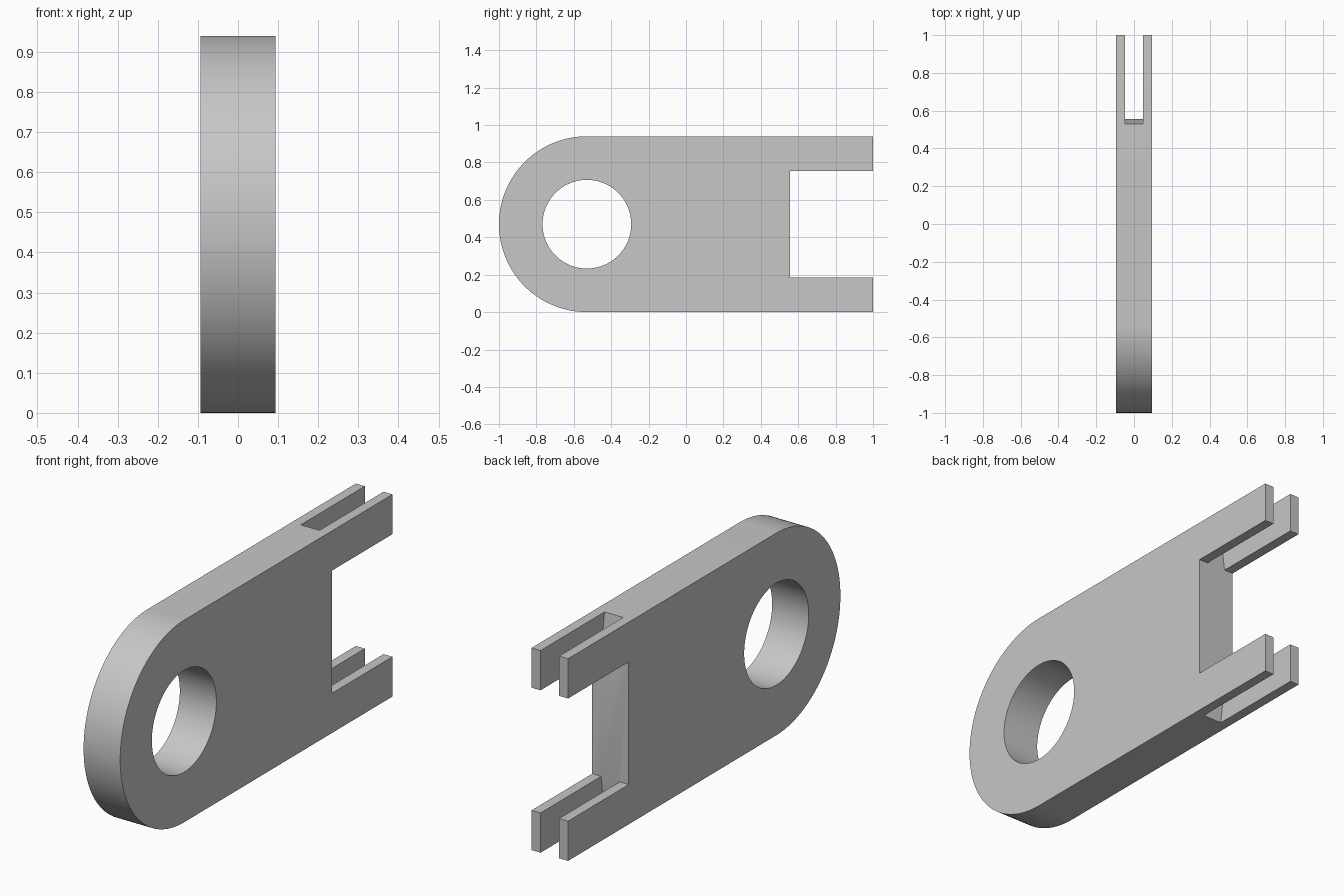
import bpy, bmesh, math

cube = bpy.data.objects.get("Cube")
if cube:
    bpy.data.objects.remove(cube, do_unlink=True)

HALF = 0.094                 # half thickness
R = 0.47                     # rounded end radius, half height
PIVOT = R - 1.0              # y of the round end and the hole
HOLE = 0.237
NOTCH_Y, NOTCH_H = 0.555, 0.285
SLOT_Y, SLOT_X = 0.53, 0.048

gray = bpy.data.materials.new("light_gray")
gray.use_nodes = True
color = (0.57, 0.57, 0.57, 1)
gray.diffuse_color = color
gray.node_tree.nodes["Principled BSDF"].inputs["Base Color"].default_value = color


def arc(radius, start, end, steps):
    """Points of an arc around the pivot in the y-z plane."""
    angles = [start + (end - start) * i / steps for i in range(steps + 1)]
    return [(PIVOT + radius * math.cos(a), R + radius * math.sin(a)) for a in angles]


def prism(name, profile, half):
    """Extrude a y-z profile symmetrically along x."""
    bm = bmesh.new()
    face = bm.faces.new([bm.verts.new((-half, y, z)) for y, z in profile])
    new = bmesh.ops.extrude_face_region(bm, geom=[face])["geom"]
    verts = [v for v in new if isinstance(v, bmesh.types.BMVert)]
    bmesh.ops.translate(bm, verts=verts, vec=(2 * half, 0, 0))
    bmesh.ops.recalc_face_normals(bm, faces=bm.faces)
    mesh = bpy.data.meshes.new(name)
    bm.to_mesh(mesh)
    bm.free()
    mesh.materials.append(gray)
    obj = bpy.data.objects.new(name, mesh)
    bpy.context.collection.objects.link(obj)
    return obj


# Link plate: round front end, two arms around a square notch at the back
low, high = R - NOTCH_H, R + NOTCH_H
outline = arc(R, math.pi / 2, math.pi * 1.5, 64)
outline += [(1, 0), (1, low), (NOTCH_Y, low), (NOTCH_Y, high), (1, high), (1, 2 * R)]
plate = prism("link_plate", outline, HALF)

# Cutters: pivot hole, and a slot through each arm with a slightly raked end
cutters = [prism("hole_cutter", arc(HOLE, 0, math.tau, 96)[:-1], 2 * HALF)]
rake = (NOTCH_Y - SLOT_Y) / (R - NOTCH_H)
for name, side in (("upper_slot_cutter", 1), ("lower_slot_cutter", -1)):
    margin = 0.05
    inner, outer = R + side * (NOTCH_H - margin), R + side * (R + margin)
    slot = [(NOTCH_Y + rake * margin, inner), (1.1, inner),
            (1.1, outer), (SLOT_Y - rake * margin, outer)]
    cutters.append(prism(name, slot, SLOT_X))

bpy.context.view_layer.objects.active = plate
for cutter in cutters:
    mod = plate.modifiers.new(cutter.name, 'BOOLEAN')
    mod.operation = 'DIFFERENCE'
    mod.solver = 'EXACT'
    mod.object = cutter
    bpy.ops.object.modifier_apply(modifier=mod.name)
    bpy.data.objects.remove(cutter, do_unlink=True)

# Smooth the round surfaces, keep the edges crisp
bpy.ops.object.select_all(action='DESELECT')
plate.select_set(True)
bpy.ops.object.shade_smooth_by_angle(angle=math.radians(30))
